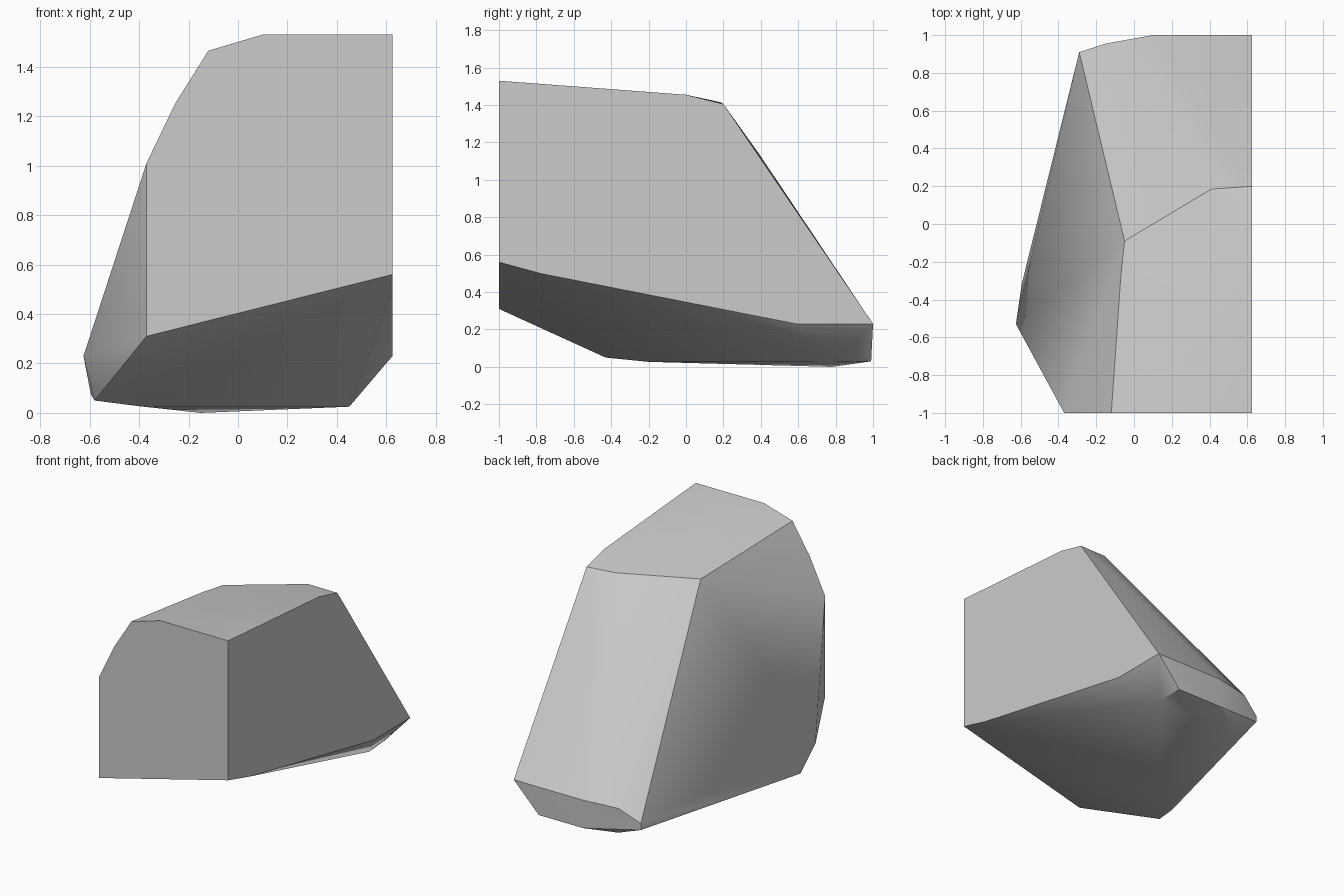
import bpy
import bmesh
import math

cube = bpy.data.objects.get("Cube")
if cube:
    bpy.data.objects.remove(cube, do_unlink=True)

HALF_WIDTH = 0.625


def make_material(name, colour):
    material = bpy.data.materials.new(name)
    material.use_nodes = True
    material.diffuse_color = colour
    shader = material.node_tree.nodes["Principled BSDF"]
    shader.inputs["Base Color"].default_value = colour
    shader.inputs["Roughness"].default_value = 0.8
    return material


# Flat cut across the front, as (x, z)
front_cut = [(-0.37, 0.31), (-0.37, 1.01), (-0.255, 1.25), (-0.12, 1.465),
             (0.1, 1.53), (HALF_WIDTH, 1.53), (HALF_WIDTH, 0.56)]

# Flat cut along the left side, as (y, z)
side_cut = [(0, 1.455), (0.2, 1.405), (1, 0.23), (0.59, 0.23), (-0.78, 0.5)]

# Brow where the top breaks into the back slope
brow = [(0.41, 0.185, 1.415), (0.19, 0.05, 1.395), (-0.05, -0.09, 1.39),
        (-0.07, -0.28, 1.41), (0.48, 0.39, 1.14)]

# Low lip around the back
back_lip = [(0.1, 1, 0.23), (-0.15, 0.955, 0.22), (-0.29, 0.91, 0.135),
            (-0.29, 0.91, 0.09), (0.1, 0.99, 0.03), (0.44, 0.99, 0.03)]

# Bulging right flank and shallow underside
flank = [(-HALF_WIDTH, -0.53, 0.23), (-0.595, -0.32, 0.075), (-0.58, -0.43, 0.05)]
underside = [(-0.15, 0.78, 0), (-0.11, 0.9, 0.02), (0.45, 0.8, 0.025),
             (-0.4, -0.2, 0.027)]

points = [(x, -1, z) for x, z in front_cut]
points += [(HALF_WIDTH, y, z) for y, z in side_cut]
points += brow + back_lip + flank + underside

# Wrap the outlines in one solid boulder
bm = bmesh.new()
for point in points:
    bm.verts.new(point)
hull = bmesh.ops.convex_hull(bm, input=bm.verts[:])
loose = {item for item in hull["geom_interior"] + hull["geom_unused"]
         if isinstance(item, bmesh.types.BMVert)}
bmesh.ops.delete(bm, geom=list(loose), context="VERTS")
bmesh.ops.dissolve_limit(bm, angle_limit=math.radians(0.5),
                         verts=bm.verts[:], edges=bm.edges[:])
bmesh.ops.recalc_face_normals(bm, faces=bm.faces[:])

mesh = bpy.data.meshes.new("boulder")
bm.to_mesh(mesh)
bm.free()
mesh.materials.append(make_material("stone grey", (0.6, 0.6, 0.6, 1)))

boulder = bpy.data.objects.new("boulder", mesh)
bpy.context.collection.objects.link(boulder)
bpy.ops.object.select_all(action="DESELECT")
boulder.select_set(True)
bpy.context.view_layer.objects.active = boulder
bpy.ops.object.shade_smooth_by_angle(angle=math.radians(30))
